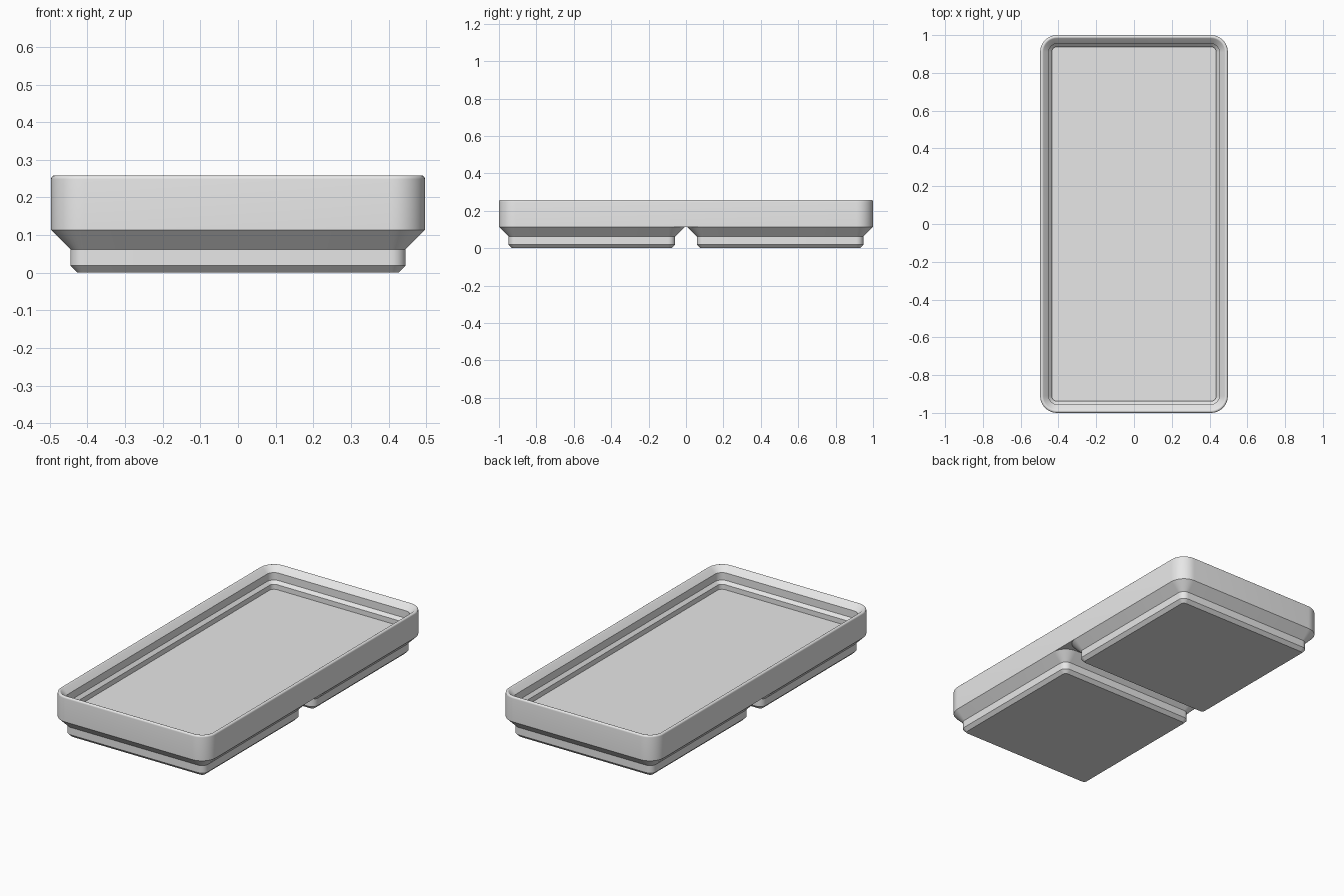
import bpy, bmesh, math

if "Cube" in bpy.data.objects:
    bpy.data.objects.remove(bpy.data.objects["Cube"])

MM = 2 / 83.5            # profile dimensions are in millimetres
WIDTH, LENGTH, PITCH = 41.5, 83.5, 42.0
CORNER = 3.75
SEGS = 10

grey = bpy.data.materials.new("light grey")
grey.diffuse_color = (0.8, 0.8, 0.8, 1)
grey.use_nodes = True
grey.node_tree.nodes["Principled BSDF"].inputs["Base Color"].default_value = grey.diffuse_color


def outline(w, l, inset, z, cy):
    """Rounded rectangle, moved inward from its outer size by inset."""
    r = CORNER - inset
    hx, hy = w / 2 - CORNER, l / 2 - CORNER
    pts = []
    for k, (sx, sy) in enumerate([(1, 1), (-1, 1), (-1, -1), (1, -1)]):
        for i in range(SEGS + 1):
            a = (k + i / SEGS) * math.pi / 2
            pts.append(((sx * hx + r * math.cos(a)) * MM,
                        (cy + sy * hy + r * math.sin(a)) * MM, z * MM))
    return pts


def loft(name, w, l, profile, cy=0, cap_end=True):
    """Skin a stack of (inset, height) outlines and cap the ends."""
    bm = bmesh.new()
    rings = [[bm.verts.new(p) for p in outline(w, l, i, z, cy)]
             for i, z in profile]
    n = len(rings[0])
    for a, b in zip(rings, rings[1:]):
        for j in range(n):
            k = (j + 1) % n
            bm.faces.new((a[j], a[k], b[k], b[j]))
    bm.faces.new(rings[0][::-1])
    if cap_end:
        bm.faces.new(rings[-1])
    mesh = bpy.data.meshes.new(name)
    bm.to_mesh(mesh)
    bm.free()
    mesh.materials.append(grey)
    obj = bpy.data.objects.new(name, mesh)
    bpy.context.collection.objects.link(obj)
    bpy.ops.object.select_all(action='DESELECT')
    obj.select_set(True)
    bpy.context.view_layer.objects.active = obj
    bpy.ops.object.shade_smooth_by_angle(angle=math.radians(30))
    return obj


# Tray: outer wall, rounded rim, stepped inner lip, floor
R = 0.424
rim_z = 11.4 - (1 + math.sqrt(2)) * R
rim = [(R - R * math.cos(math.radians(t)), rim_z + R * math.sin(math.radians(t)))
       for t in [135 * i / 8 for i in range(9)]]
loft("tray_body", WIDTH, LENGTH,
     [(0, 4.75)] + rim + [(1.9, 9.5), (1.9, 7.7), (2.6, 7.0), (2.6, 5.8)])

# Two stepped square feet, open where they meet the tray
foot_profile = [(2.95, 0), (2.15, 0.8), (2.15, 2.6), (0, 4.75)]
for name, side in (("front_foot", -1), ("back_foot", 1)):
    loft(name, WIDTH, WIDTH, foot_profile, side * PITCH / 2, cap_end=False)
